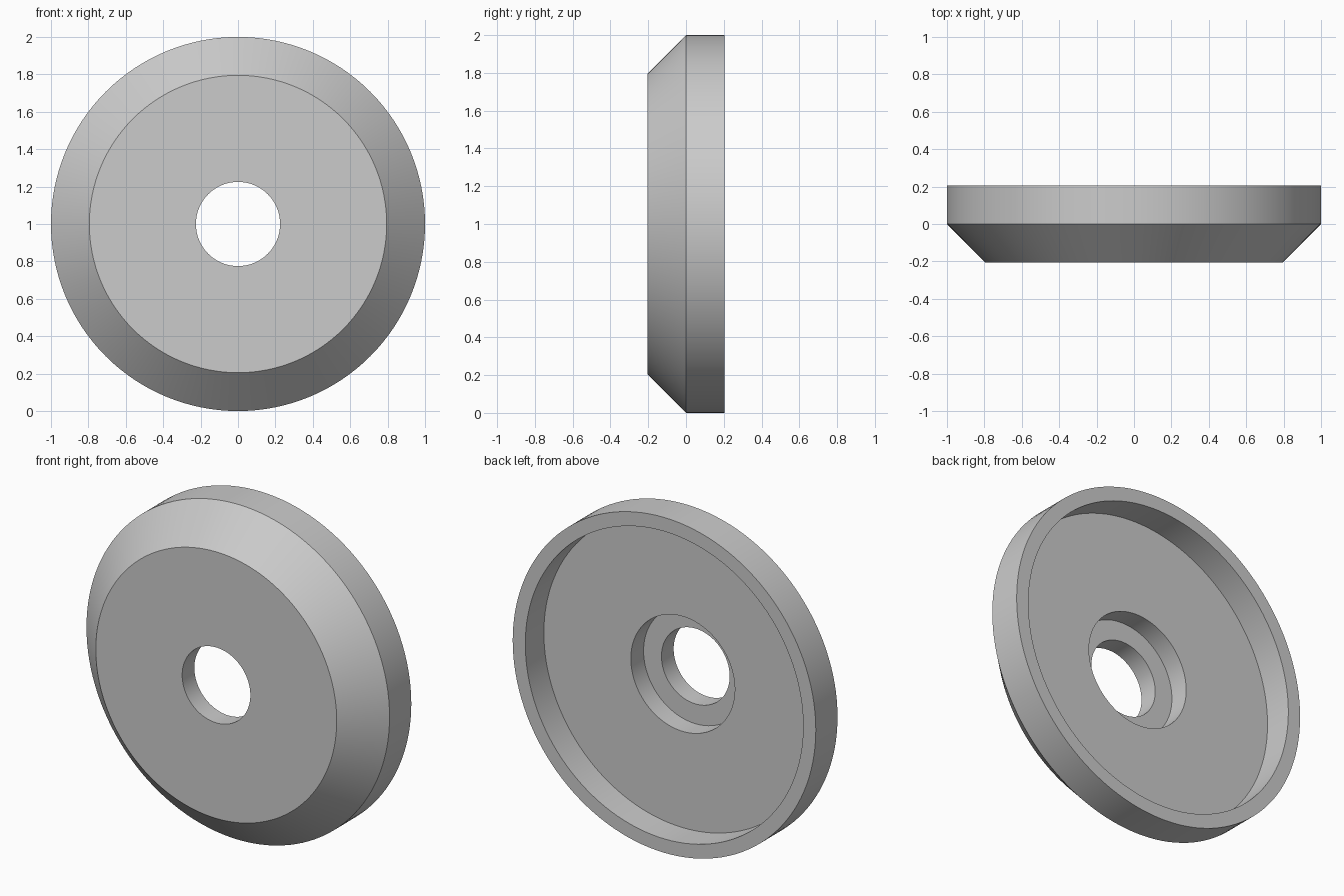
import bpy, bmesh, math

if "Cube" in bpy.data.objects:
    bpy.data.objects.remove(bpy.data.objects["Cube"])

SEGMENTS = 128
CENTRE_Z = 1.0

# Closed half-section of the disc: (radius, y), front face at -y
PROFILE = [
    (0.225, -0.205),  # bore, front edge
    (0.795, -0.205),  # front face rim
    (1.0, 0.0),       # end of the bevel
    (1.0, 0.205),     # back rim, outside
    (0.917, 0.205),   # back rim, inside
    (0.917, 0.03),    # recess floor
    (0.343, 0.03),    # counterbore edge
    (0.343, -0.09),   # counterbore floor
    (0.225, -0.09),   # bore, back edge
]

grey = bpy.data.materials.new("light_grey")
grey.diffuse_color = (0.6, 0.6, 0.6, 1.0)
grey.use_nodes = True
grey.node_tree.nodes["Principled BSDF"].inputs["Base Color"].default_value = grey.diffuse_color


def revolve(name, profile, material):
    """Turn a closed profile around the y axis."""
    bm = bmesh.new()
    rings = []
    for i in range(SEGMENTS):
        a = 2 * math.pi * i / SEGMENTS
        rings.append([bm.verts.new((r * math.cos(a), y, CENTRE_Z + r * math.sin(a)))
                      for r, y in profile])
    n = len(profile)
    for i in range(SEGMENTS):
        p, q = rings[i], rings[(i + 1) % SEGMENTS]
        for j in range(n):
            k = (j + 1) % n
            bm.faces.new((p[j], p[k], q[k], q[j]))
    bmesh.ops.recalc_face_normals(bm, faces=bm.faces)
    mesh = bpy.data.meshes.new(name)
    bm.to_mesh(mesh)
    bm.free()
    mesh.materials.append(material)
    obj = bpy.data.objects.new(name, mesh)
    bpy.context.collection.objects.link(obj)
    return obj


# Bevelled disc with stepped bore and hollow back
disc = revolve("bevelled_disc", PROFILE, grey)
bpy.context.view_layer.objects.active = disc
disc.select_set(True)
bpy.ops.object.shade_smooth_by_angle(angle=math.radians(30))
